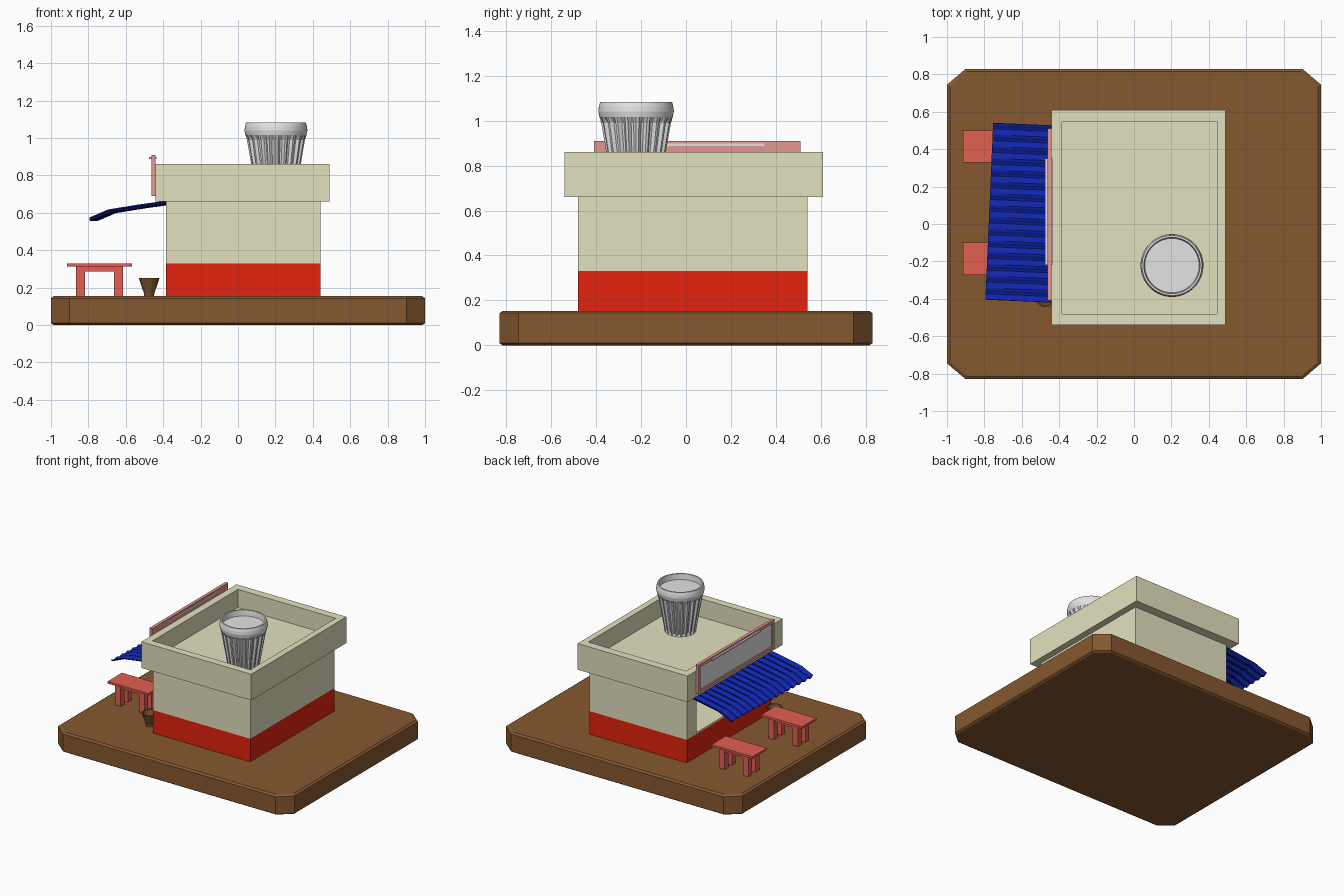
import bpy, bmesh, math
from mathutils import Vector, Matrix

if "Cube" in bpy.data.objects:
    bpy.data.objects.remove(bpy.data.objects["Cube"])


def mat(name, r, g, b):
    m = bpy.data.materials.new(name)
    m.diffuse_color = (r, g, b, 1)
    m.use_nodes = True
    m.node_tree.nodes["Principled BSDF"].inputs["Base Color"].default_value = m.diffuse_color
    return m


BROWN = mat("earth brown", .235, .098, .029)
CREAM = mat("cream plaster", .77, .75, .52)
RED = mat("red paint", .77, .016, .004)
BLUE = mat("blue sheet", .005, .018, .40)
CORAL = mat("coral wood", .77, .115, .085)
PINK = mat("dusty pink", .77, .31, .27)
GREY = mat("light grey", .77, .77, .77)
CLAY = mat("dark clay", .19, .09, .025)


def finish(name, bm, *mats):
    bmesh.ops.recalc_face_normals(bm, faces=bm.faces[:])
    me = bpy.data.meshes.new(name)
    bm.to_mesh(me)
    bm.free()
    for m in mats:
        me.materials.append(m)
    ob = bpy.data.objects.new(name, me)
    bpy.context.collection.objects.link(ob)
    return ob


def add_box(bm, lo, hi):
    lo, hi = Vector(lo), Vector(hi)
    M = Matrix.Translation((lo + hi) / 2) @ Matrix.Diagonal((*(hi - lo), 1))
    bmesh.ops.create_cube(bm, size=1, matrix=M)


def box(name, lo, hi, m):
    bm = bmesh.new()
    add_box(bm, lo, hi)
    return finish(name, bm, m)


def recessed_box(name, lo, hi, normal, rlo, rhi, depth, *mats):
    """Box with a rectangular pocket sunk into the face along normal."""
    bm = bmesh.new()
    add_box(bm, lo, hi)
    n = Vector(normal)
    bm.normal_update()
    face = max(bm.faces, key=lambda f: f.normal.dot(n))
    bmesh.ops.inset_region(bm, faces=[face], thickness=.005)
    c = face.calc_center_median()
    for v in face.verts:
        for i in range(3):
            if not normal[i]:
                v.co[i] = rlo[i] if v.co[i] < c[i] else rhi[i]
    floor = bmesh.ops.extrude_discrete_faces(bm, faces=[face])["faces"][0]
    for v in floor.verts:
        v.co -= n * depth
    floor.material_index = len(mats) - 1
    return finish(name, bm, *mats)


def loft(name, rings, m):
    """Skin a list of equal-length point rings, capping both ends."""
    bm = bmesh.new()
    vs = [[bm.verts.new(p) for p in r] for r in rings]
    n = len(vs[0])
    for a, b in zip(vs, vs[1:]):
        for i in range(n):
            j = (i + 1) % n
            bm.faces.new((a[i], a[j], b[j], b[i]))
    bm.faces.new(vs[0][::-1])
    bm.faces.new(vs[-1])
    return finish(name, bm, m)


def circle(cx, cy, r, z, n, flute=0):
    pts = []
    for i in range(n):
        a = 2 * math.pi * i / n
        rr = r * (1 - (flute if i % 4 in (2, 3) else 0))
        pts.append((cx + rr * math.cos(a), cy + rr * math.sin(a), z))
    return pts


# ground slab with clipped corners and softened rims
def octagon(d, z):
    x, y, cx, cy = 1 - d, .83 - d, .9 - d / 2, .745 - d / 2
    return [(x, -cy, z), (x, cy, z), (cx, y, z), (-cx, y, z),
            (-x, cy, z), (-x, -cy, z), (-cx, -y, z), (cx, -y, z)]


loft("ground_slab", [octagon(.015, 0), octagon(0, .01),
                     octagon(0, .143), octagon(.015, .154)], BROWN)

# building: painted plinth, walls with serving hatch, parapet roof
box("lower_wall", (-.385, -.48, .15), (.44, .54, .33), RED)
recessed_box("upper_wall", (-.385, -.48, .33), (.44, .54, .66), (-1, 0, 0),
             (0, -.36, .342), (0, .42, .625), .72, CREAM)
recessed_box("roof_parapet", (-.44, -.54, .66), (.49, .61, .86), (0, 0, 1),
             (-.385, -.482, 0), (.443, .548, 0), .14, CREAM)

# fluted tumbler-shaped roof tank
profile = [(.108, .72, .0), (.111, .735, .10), (.155, .99, .10), (.163, 1.015, 0),
           (.168, 1.04, 0), (.166, 1.06, 0), (.160, 1.083, 0), (.150, 1.083, 0),
           (.145, 1.04, 0)]
tank = loft("roof_tank", [circle(.203, -.222, r, z, 80, f) for r, z, f in profile], GREY)

# corrugated awning, hung slightly crooked
bm = bmesh.new()
path = [(.03, .652), (-.10, .634), (-.26, .608), (-.36, .565)]
RIPPLES, STEPS = 15, 6
turn = Matrix.Rotation(math.radians(-2.5), 3, 'Z')
rows = []
for i in range(RIPPLES * STEPS + 1):
    y = -.475 + .945 * i / (RIPPLES * STEPS)
    dz = .007 * math.cos(2 * math.pi * i / STEPS)
    rows.append([bm.verts.new(turn @ Vector((px, y, 0)) + Vector((-.413, .055, pz + dz)))
                 for px, pz in path])
for a, b in zip(rows, rows[1:]):
    for k in range(len(path) - 1):
        bm.faces.new((a[k], a[k + 1], b[k + 1], b[k]))
awning = finish("awning", bm, BLUE)
sol = awning.modifiers.new("thickness", 'SOLIDIFY')
sol.thickness = .006
sol.offset = 0

# sign board with recessed blank panel and a lamp strip along the top
recessed_box("sign_board", (-.463, -.41, .69), (-.44, .51, .91), (-1, 0, 0),
             (0, -.385, .712), (0, .485, .888), .008, PINK, GREY)
box("sign_lamp", (-.476, -.22, .888), (-.437, .35, .899), GREY)

# two benches
for tag, y0 in (("front", -.272), ("back", .328)):
    y1 = y0 + .173
    box(tag + "_bench_top", (-.913, y0, .312), (-.567, y1, .328), CORAL)
    bm = bmesh.new()
    for x in (-.865, -.663):
        for y in (y0 + .02, y1 - .065):
            add_box(bm, (x, y, .15), (x + .048, y + .045, .314))
    for y in (y0 + .026, y1 - .059):
        add_box(bm, (-.83, y, .285), (-.65, y + .033, .313))
    finish(tag + "_bench_legs", bm, CORAL)

# clay pot beside the hatch
loft("clay_pot", [circle(-.475, -.39, r, z, 16) for r, z in
                  ((.026, .152), (.028, .17), (.056, .252), (.048, .252), (.025, .18))], CLAY)
